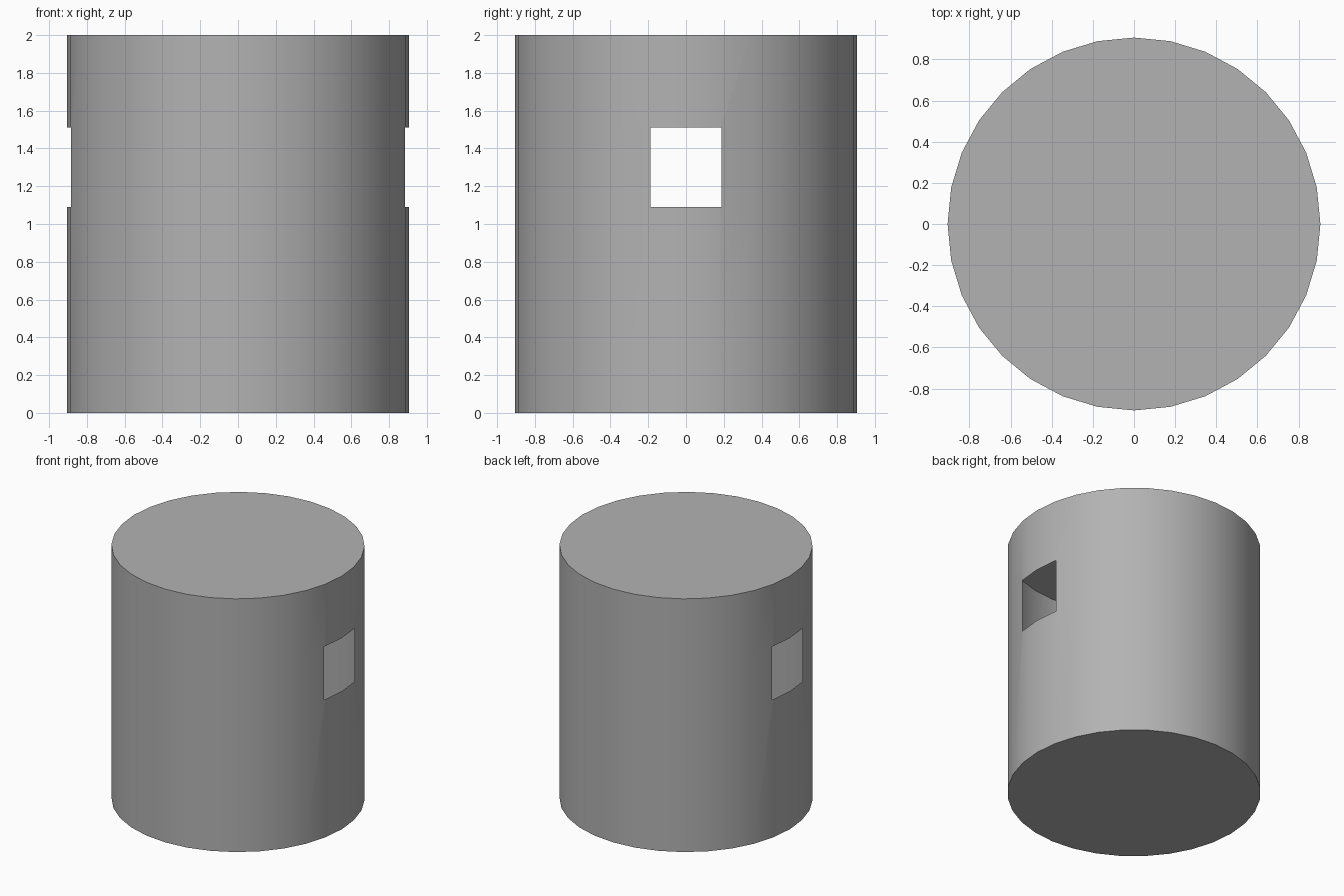
import bpy
import bmesh
import math

if "Cube" in bpy.data.objects:
    bpy.data.objects.remove(bpy.data.objects["Cube"])

# Hollow thin-skinned drum with 32 sides and closed ends
bpy.ops.mesh.primitive_cylinder_add(vertices=32, radius=0.906, depth=2, location=(0, 0, 1))
drum = bpy.context.object
drum.name = "drum"
bpy.ops.object.transform_apply(location=True, rotation=False, scale=False)

HALF_WIDTH, LOW, HIGH = 0.188, 1.09, 1.51


def slice_faces(bm, faces, co, normal):
    """Add an edge loop where a plane crosses the given faces."""
    geom = set(faces)
    for f in faces:
        geom.update(f.edges)
        geom.update(f.verts)
    bmesh.ops.bisect_plane(bm, geom=list(geom), dist=1e-5, plane_co=co, plane_no=normal)


def window_band(bm):
    """Wall faces at the two sides, level with the windows."""
    return [f for f in bm.faces
            if LOW < f.calc_center_median().z < HIGH and abs(f.calc_center_median().x) > 0.8]


# Open a square window in the left and right walls
bm = bmesh.new()
bm.from_mesh(drum.data)
for z in (LOW, HIGH):
    walls = [f for f in bm.faces if abs(f.normal.z) < 0.5]
    slice_faces(bm, walls, (0, 0, z), (0, 0, 1))
for y in (-HALF_WIDTH, HALF_WIDTH):
    slice_faces(bm, window_band(bm), (0, y, 0), (0, 1, 0))
panes = [f for f in window_band(bm) if abs(f.calc_center_median().y) < HALF_WIDTH]
bmesh.ops.delete(bm, geom=panes, context='FACES')
bm.to_mesh(drum.data)
bm.free()

# Mid-grey finish
grey = bpy.data.materials.new("mid_grey")
grey.diffuse_color = (0.45, 0.45, 0.45, 1)
grey.use_nodes = True
grey.node_tree.nodes["Principled BSDF"].inputs["Base Color"].default_value = grey.diffuse_color
drum.data.materials.append(grey)

# Smooth side, crisp rims
bpy.ops.object.shade_smooth_by_angle(angle=math.radians(30))
